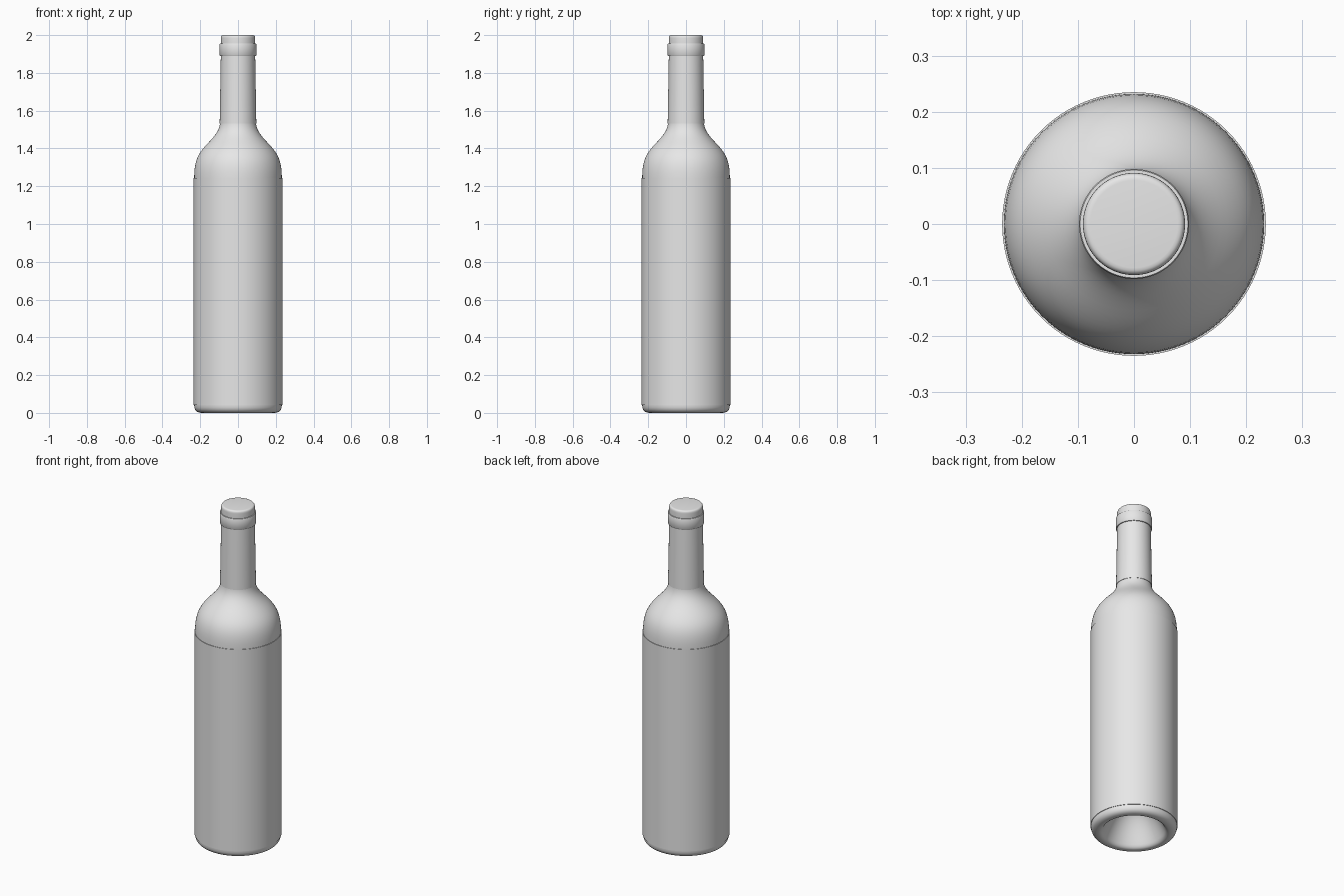
import bpy, bmesh, math

if "Cube" in bpy.data.objects:
    bpy.data.objects.remove(bpy.data.objects["Cube"], do_unlink=True)

grey = bpy.data.materials.new("plain_grey")
grey.use_nodes = True
grey.diffuse_color = (0.8, 0.8, 0.8, 1)
grey.node_tree.nodes["Principled BSDF"].inputs["Base Color"].default_value = (0.8, 0.8, 0.8, 1)


def lathe(name, profile, segments=96):
    """Spin a (radius, height) profile around the z axis."""
    bm = bmesh.new()
    verts = [bm.verts.new((r, 0, z)) for r, z in profile]
    edges = [bm.edges.new(pair) for pair in zip(verts, verts[1:])]
    bmesh.ops.spin(bm, geom=verts + edges, cent=(0, 0, 0), axis=(0, 0, 1),
                   angle=math.tau, steps=segments)
    bmesh.ops.remove_doubles(bm, verts=bm.verts, dist=0.0001)
    bmesh.ops.recalc_face_normals(bm, faces=bm.faces)
    mesh = bpy.data.meshes.new(name)
    bm.to_mesh(mesh)
    bm.free()
    mesh.materials.append(grey)
    obj = bpy.data.objects.new(name, mesh)
    bpy.context.collection.objects.link(obj)
    bpy.ops.object.select_all(action='DESELECT')
    obj.select_set(True)
    bpy.context.view_layer.objects.active = obj
    bpy.ops.object.shade_smooth_by_angle(angle=math.radians(40))
    return obj


def curve(p0, p1, p2, p3, steps=10):
    """Cubic Bezier points from p0 to p3."""
    pts = []
    for i in range(steps + 1):
        t = i / steps
        s = 1 - t
        w = (s**3, 3 * s * s * t, 3 * s * t * t, t**3)
        pts.append(tuple(sum(k * p[a] for k, p in zip(w, (p0, p1, p2, p3)))
                         for a in (0, 1)))
    return pts


# Bottle: hollow punt, rounded heel, straight wall, S-shaped shoulder, neck
punt = curve((0, 0.2), (0.09, 0.2), (0.13, 0.09), (0.165, 0.02))
lip = curve((0.165, 0.02), (0.172, 0.006), (0.18, 0), (0.192, 0), 5)
heel = curve((0.192, 0), (0.218, 0), (0.232, 0.014), (0.232, 0.04), 6)
shoulder = curve((0.232, 1.245), (0.232, 1.34), (0.208, 1.375), (0.167, 1.42))
throat = curve((0.167, 1.42), (0.125, 1.464), (0.099, 1.49), (0.094, 1.54))
bottle = punt + lip[1:] + heel[1:] + shoulder + throat[1:] + [(0.088, 1.88), (0, 1.88)]
lathe("bottle", bottle)

# Label sleeve wrapped around the straight wall
lathe("label_sleeve", [(0.232, 0.042), (0.235, 0.042), (0.235, 1.243), (0.232, 1.243)])

# Neck foil with the raised ring and softly rounded cap
foil = [(0.093, 1.533), (0.097, 1.533), (0.091, 1.89)]
ring = [(0.096, 1.89), (0.098, 1.893), (0.098, 1.951), (0.096, 1.955)]
cap = [(0.091, 1.955)] + curve((0.091, 1.984), (0.091, 1.995), (0.087, 2), (0.078, 2), 5)
lathe("neck_foil", foil + ring + cap + [(0, 2)])
